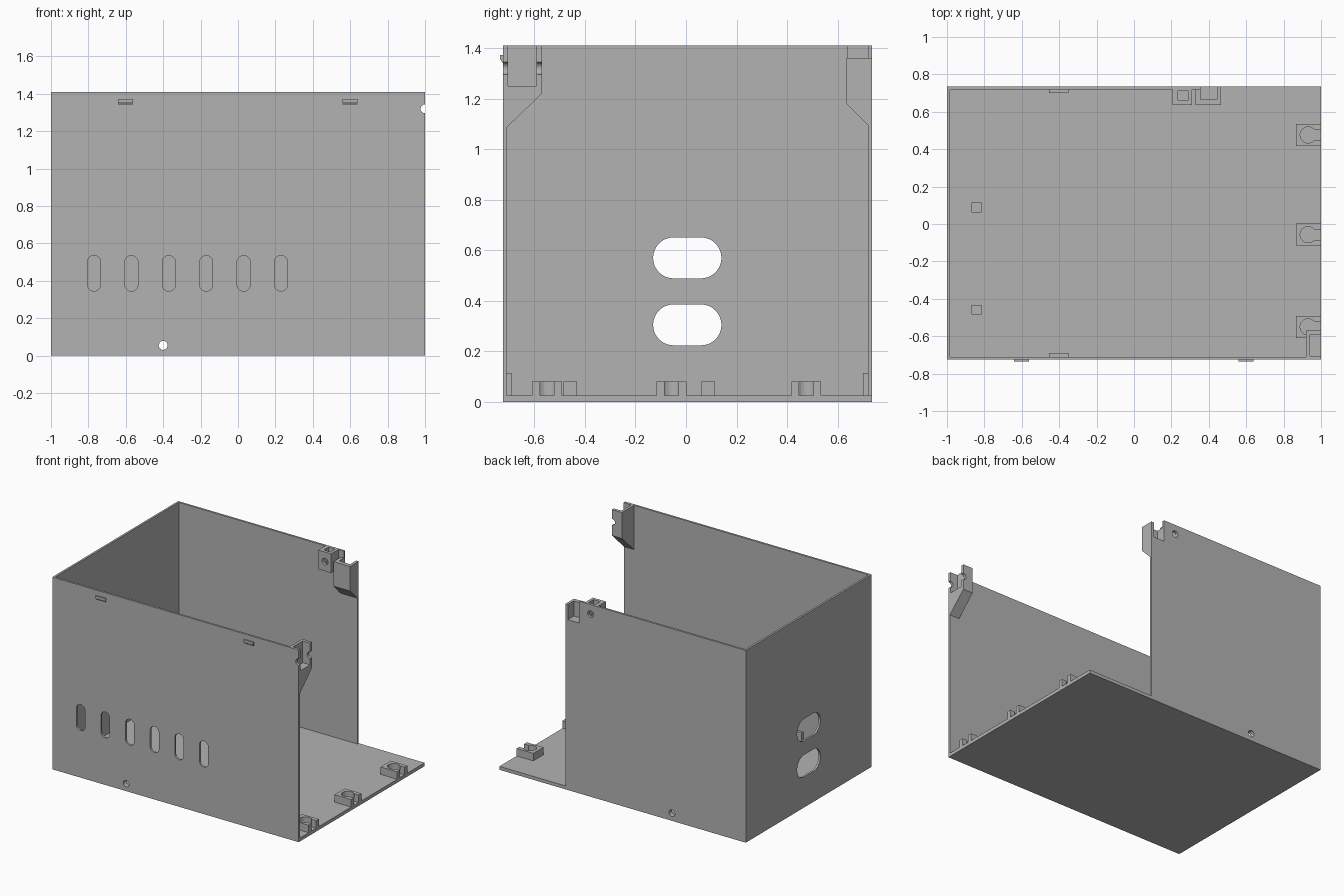
import bpy, bmesh, math
from mathutils import Vector

if "Cube" in bpy.data.objects:
    bpy.data.objects.remove(bpy.data.objects["Cube"], do_unlink=True)

grey = bpy.data.materials.new("plain grey")
grey.use_nodes = True
COLOUR = (0.45, 0.45, 0.45, 1)
grey.diffuse_color = COLOUR
grey.node_tree.nodes["Principled BSDF"].inputs["Base Color"].default_value = COLOUR


def prism(name, points, axis, lo, hi):
    """Extrude a profile along an axis; profile is in the other two axes, in xyz order."""
    def place(p, d):
        c = list(p)
        c.insert("xyz".index(axis), d)
        return Vector(c)
    bm = bmesh.new()
    base = bm.faces.new([bm.verts.new(place(p, lo)) for p in points])
    out = bmesh.ops.extrude_face_region(bm, geom=[base])
    shift = place((0, 0), hi - lo)
    bmesh.ops.translate(bm, vec=shift,
                        verts=[v for v in out["geom"] if isinstance(v, bmesh.types.BMVert)])
    bmesh.ops.recalc_face_normals(bm, faces=bm.faces)
    mesh = bpy.data.meshes.new(name)
    bm.to_mesh(mesh)
    bm.free()
    mesh.materials.append(grey)
    obj = bpy.data.objects.new(name, mesh)
    bpy.context.collection.objects.link(obj)
    return obj


def box(name, x, y, z):
    return prism(name, [(x[0], y[0]), (x[1], y[0]), (x[1], y[1]), (x[0], y[1])], "z", *z)


def slot(cu, cv, half_u, half_v, n=12):
    """Stadium outline; a circle when both half sizes match."""
    r = min(half_u, half_v)
    du, dv = half_u - r, half_v - r
    pts = []
    for k in range(4):
        su, sv = (1, -1, -1, 1)[k], (1, 1, -1, -1)[k]
        for i in range(n + 1):
            a = (k + i / n) * math.pi / 2
            p = (cu + su * du + r * math.cos(a), cv + sv * dv + r * math.sin(a))
            if not pts or math.dist(p, pts[-1]) > 1e-5:
                pts.append(p)
    if math.dist(pts[0], pts[-1]) < 1e-5:
        pts.pop()
    return pts


def cut(obj, cutters):
    """Subtract the cutters, bake the result and drop the cutters."""
    for c in cutters:
        c.hide_render = True
        m = obj.modifiers.new("cut", "BOOLEAN")
        m.operation, m.solver, m.object = "DIFFERENCE", "EXACT", c
    graph = bpy.context.evaluated_depsgraph_get()
    graph.update()
    mesh = bpy.data.meshes.new_from_object(obj.evaluated_get(graph))
    obj.modifiers.clear()
    obj.data = mesh
    for c in cutters:
        bpy.data.objects.remove(c, do_unlink=True)


def hole(x, z, y, r=0.024):
    return prism("hole_cutter", slot(x, z, r, r, 6), "y", *y)


FRONT, BACK = -0.725, 0.735
FRONT_IN, BACK_IN = -0.71, 0.72
TOP, FLOOR = 1.41, 0.025
BACK_END = 0.465

# Floor and walls
box("floor", (-1, 1), (FRONT, BACK), (0, FLOOR))
left_wall = box("end_wall", (-1, -0.985), (FRONT, BACK), (FLOOR, TOP))
front_wall = box("front_wall", (-0.985, 1), (FRONT, FRONT_IN), (FLOOR, TOP))
back_wall = box("back_wall", (-0.985, BACK_END), (BACK_IN, BACK), (FLOOR, TOP))

# Cable openings in the end wall
cut(left_wall, [prism("opening_cutter", slot(0.005, z, 0.135, 0.081), "x", -1.1, -0.9)
                for z in (0.305, 0.57)])

# Vents and screw holes in the front wall
span = (FRONT - 0.1, FRONT_IN + 0.05)
cut(front_wall, [prism("vent_cutter", slot(-0.77 + 0.2 * i, 0.44, 0.035, 0.095), "y", *span)
                 for i in range(6)]
    + [hole(-0.4, 0.055, span), hole(1, 1.32, span)])

# Screw holes and the corner recess in the back wall
span = (BACK_IN - 0.05, BACK + 0.1)
cut(back_wall, [hole(-0.4, 0.055, span), hole(0.26, 1.34, span),
                box("recess_cutter", (0.355, 0.445), span, (1.25, 1.5)),
                box("step_cutter", (0.355, 0.6), span, (1.36, 1.5))])

# Bosses around the lower screw holes
for name, y in (("front_boss", (FRONT_IN, -0.69)), ("back_boss", (0.7, BACK_IN))):
    boss = box(name, (-0.455, -0.35), y, (FLOOR, 0.115))
    cut(boss, [hole(-0.4, 0.055, (y[0] - 0.05, y[1] + 0.05))])

# Front corner bracket with an open pocket and a cross hole
bracket = prism("front_bracket", [(FRONT_IN, 1.085), (-0.57, 1.22), (-0.57, TOP), (FRONT_IN, TOP)],
                "x", 0.92, 1)
cut(bracket, [box("pocket_cutter", (0.94, 1.1), (-0.705, -0.592), (1.25, 1.5)),
              hole(1, 1.32, (-0.8, -0.5))])

# Back corner bracket with a pocket open to the outside
bracket = prism("back_bracket", [(BACK_IN, 1.095), (0.635, 1.18), (0.635, 1.36), (BACK_IN, 1.36)],
                "x", 0.33, BACK_END)
cut(bracket, [box("pocket_cutter", (0.355, 0.445), (0.665, 0.8), (1.25, 1.5))])

# Nut holder beside the back bracket
holder = box("nut_holder", (0.205, 0.31), (0.637, BACK_IN), (1.27, TOP))
cut(holder, [box("nut_cutter", (0.234, 0.289), (0.66, 0.715), (1.3, 1.5)),
             hole(0.26, 1.34, (0.6, 0.8))])

# Keyhole mounts along the open edge
for i, y in enumerate((-0.55, -0.057, 0.476)):
    mount = box(f"keyhole_mount_{i + 1}", (0.865, 1), (y - 0.059, y + 0.059), (FLOOR, 0.08))
    cut(mount, [prism("round_cutter", slot(0.931, y, 0.043, 0.043, 6), "z", FLOOR - 0.01, 0.2),
                box("neck_cutter", (0.94, 1.1), (y - 0.028, y + 0.028), (FLOOR - 0.011, 0.21))])

# Square floor pegs
for i, y in enumerate((-0.458, 0.088)):
    box(f"floor_peg_{i + 1}", (-0.868, -0.816), (y - 0.026, y + 0.026), (FLOOR, 0.08))

# Snap catches on the front wall
for name, x in (("right_catch", -0.602), ("left_catch", 0.598)):
    prism(name, [(FRONT, 1.34), (-0.735, 1.355), (-0.735, 1.372), (FRONT, 1.372)],
          "x", x - 0.04, x + 0.04)
